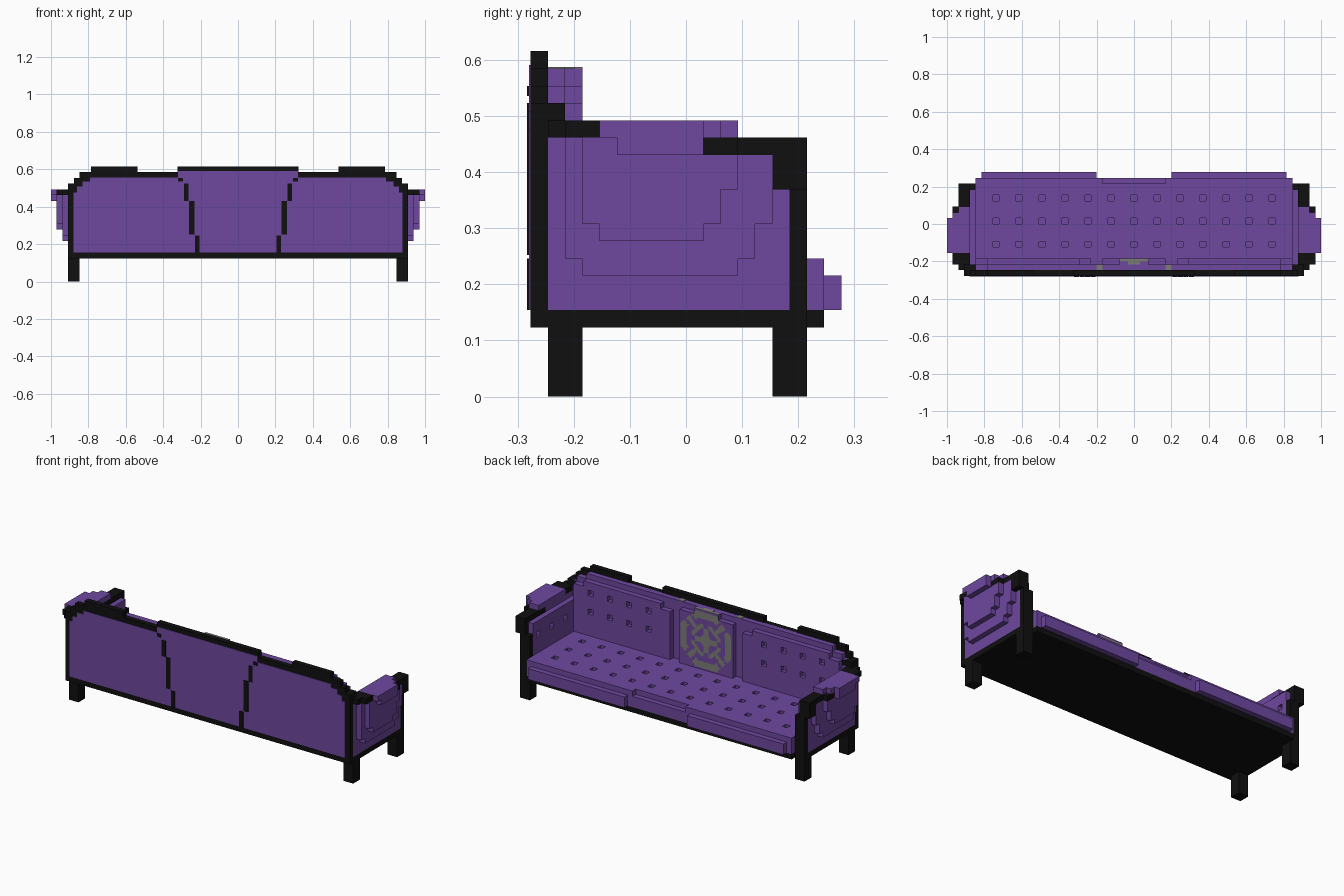
import bpy, bmesh
from mathutils import Matrix, Vector

V = 2 / 65  # one block of the sofa's grid

if "Cube" in bpy.data.objects:
    bpy.data.objects.remove(bpy.data.objects["Cube"], do_unlink=True)


def material(name, rgb):
    m = bpy.data.materials.new(name)
    m.use_nodes = True
    m.diffuse_color = (*rgb, 1)
    bsdf = m.node_tree.nodes["Principled BSDF"]
    bsdf.inputs["Base Color"].default_value = (*rgb, 1)
    bsdf.inputs["Roughness"].default_value = 0.9
    return m


PURPLE = material("purple fabric", (0.158, 0.065, 0.35))
BLACK = material("black frame", (0.005, 0.005, 0.005))
GREY = material("grey ornament", (0.2, 0.2, 0.18))


def add_object(name, bm, *mats):
    mesh = bpy.data.meshes.new(name)
    bm.to_mesh(mesh)
    bm.free()
    for m in mats:
        mesh.materials.append(m)
    ob = bpy.data.objects.new(name, mesh)
    bpy.context.collection.objects.link(ob)
    return ob


def blocks(name, mat, boxes, mirror=False):
    """One object made of boxes (x0, x1, y0, y1, z0, z1) in block units."""
    bm = bmesh.new()
    for x0, x1, y0, y1, z0, z1 in boxes:
        for s in ((1, -1) if mirror else (1,)):
            centre = Vector((s * (x0 + x1), y0 + y1, z0 + z1)) * V / 2
            size = Vector((x1 - x0, y1 - y0, z1 - z0)) * V
            bmesh.ops.create_cube(bm, size=1, matrix=Matrix.Translation(centre) @ Matrix.Diagonal((*size, 1)))
    return add_object(name, bm, mat)


def cut_pits(ob, pits, mirror=False):
    """Cut the tufting pits out of a cushion."""
    cutter = blocks("pit_cutter", PURPLE, pits, mirror)
    cutter.hide_render = True
    mod = ob.modifiers.new("pits", "BOOLEAN")
    mod.operation, mod.solver, mod.object = "DIFFERENCE", "EXACT", cutter
    bpy.context.view_layer.objects.active = ob
    bpy.ops.object.modifier_apply(modifier=mod.name)
    bpy.data.objects.remove(cutter, do_unlink=True)


# Frame: base, legs, front posts and the stepped back board
blocks("base", BLACK, [(-29.5, 29.5, -9, 7, 4, 5), (-27.5, 27.5, 7, 8, 4, 5)])
blocks("legs", BLACK, [(27.5, 29.5, y, y + 2, 0, 4) for y in (-8, 5)], True)
blocks("front_posts", BLACK, [(27.5, 29.5, 6, 7, 4, 12), (28.5, 30.5, 5, 7, 12, 15)], True)
blocks("back_board", BLACK, [
    (-29.5, 29.5, -9, -8, 5, 17),
    (-28.5, 28.5, -9, -8, 17, 18),
    (-27.5, 27.5, -9, -8, 18, 19),
    (-10.5, 10.5, -9, -8, 19, 20)])
blocks("back_crests", BLACK, [(17.5, 25.5, -9, -8, 19, 20)], True)
blocks("shoulders", BLACK, [(27.5, 29.5, -8, -7, 16, 17)], True)

# Thin fabric panel on the rear, split by curving black seams
blocks("rear_panel", PURPLE, [
    (-28.6, 28.6, -9.1, -9, 5, 15.5),
    (-28, 28, -9.1, -9, 15.5, 16.5),
    (-27, 27, -9.1, -9, 16.5, 17.4),
    (-25.7, 25.7, -9.1, -9, 17.4, 18.1),
    (-10.4, 10.4, -9.1, -9, 18.1, 19.2)])
blocks("rear_seams", BLACK, [
    (6.7, 7.5, -9.2, -9, 5, 8),
    (7.6, 8.5, -9.2, -9, 8.2, 14),
    (8.6, 9.4, -9.2, -9, 14, 17),
    (9.6, 10.4, -9.2, -9, 17.4, 18)], True)

# Seat cushion with overhanging front lip, notched in the middle
columns = [4 * i - 0.5 for i in range(-6, 7)]
rows = (-4, 0, 4)
seat = blocks("seat_cushion", PURPLE, [(-27.5, 27.5, -7, 7, 5, 8)])
cut_pits(seat, [(x, x + 1, y, y + 1, 7.2, 9) for x in columns for y in rows])
blocks("seat_lip", PURPLE, [(5.5, 27.5, 7, 8, 5, 8), (6.5, 26.5, 8, 9, 5, 7)], True)
blocks("seat_lip_middle", PURPLE, [(-5.5, 5.5, 7, 8, 5, 7)])

# Backrest: stepped backing, tufted side cushions and a middle cushion
blocks("backrest", PURPLE, [
    (-28.5, 28.5, -8, -7, 5, 17),
    (-27.5, 27.5, -8, -7, 17, 18),
    (-25.5, 25.5, -8, -7, 18, 19)])
for s, side in ((1, "left"), (-1, "right")):
    x0, x1 = sorted((7.5 * s, 27.5 * s))
    cushion = blocks(side + "_back_cushion", PURPLE, [(x0, x1, -7, -6, 8, 17)])
    cut_pits(cushion, [(4 * s * i - 0.5, 4 * s * i + 0.5, -6.8, -5, z, z + 1)
                       for i in (3, 4, 5, 6) for z in (12, 16 - 0.5)])
blocks("back_cushion_tops", PURPLE, [(9.5, 25.5, -7, -6, 17, 18)], True)
blocks("middle_cushion", PURPLE, [(-5.5, 5.5, -7, -6, 8, 18), (-2.5, 2.5, -7, -6, 18, 19)])

# Ringed ornament on the middle cushion, coloured by distance from its centre
bm = bmesh.new()
CELLS = 44
bmesh.ops.create_grid(bm, x_segments=CELLS, y_segments=CELLS, size=5.5 * V,
                      matrix=Matrix.Translation((0, -6 * V + 0.003, 13.5 * V)) @ Matrix.Rotation(-1.5707963, 4, "X"))
outside = []
for f in bm.faces:
    c = f.calc_center_median()
    a, b = abs(c.x) / V * 4, abs(c.z / V - 13.5) * 4
    r = max(a, b, 0.72 * (a + b))
    diagonal, axial = abs(a - b) < 2, min(a, b) < 2
    outer = 16 < r < 21 and not 3 < abs(a - b) < 6
    middle = 9 < r < 12 and not axial
    spoke = (diagonal and 11 < r < 17) or (axial and 5 < r < 9)
    f.material_index = int(outer or middle or spoke or r < 5)
    if c.z > 18 * V and abs(c.x) > 2.5 * V:
        outside.append(f)
bmesh.ops.delete(bm, geom=outside, context="FACES")
bmesh.ops.recalc_face_normals(bm, faces=bm.faces)
if sum(f.normal.y for f in bm.faces) < 0:
    bmesh.ops.reverse_faces(bm, faces=bm.faces)
add_object("ornament", bm, PURPLE, GREY)
blocks("ornament_top", GREY, [(-2.5, 2.5, -6.5, -6, 19, 19.1), (-1, 1, -7, -6.5, 19, 19.1)])
blocks("ornament_corners", GREY, [(5.5, 6.5, -8, -7, 19, 19.1)], True)

# Arms: wall, outward bulging layers, rounded top and black rails
blocks("arm_walls", PURPLE, [(28.5, 29.5, -8, 6, 5, 14), (28.5, 29.5, -8, 1, 14, 15)], True)
blocks("arm_bulges", PURPLE, [
    (29.5, 30.5, -6, 3, 7, 8),
    (29.5, 30.5, -7, 4, 8, 10),
    (29.5, 30.5, -7, 5, 10, 14),
    (29.5, 30.5, -7, 1, 14, 15),
    (30.5, 31.5, -5, 1, 9, 10),
    (30.5, 31.5, -6, 2, 10, 12),
    (30.5, 31.5, -6, 3, 12, 14),
    (30.5, 31.5, -6, 1, 14, 15)], True)
blocks("arm_tops", PURPLE, [
    (28.5, 30.5, -5, 3, 15, 16),
    (30.5, 31.5, -5, 2, 15, 16),
    (31.5, 32.5, -5, 1, 15, 16),
    (31.5, 32.5, -4, 1, 14, 15)], True)
blocks("arm_rails", BLACK, [
    (28.5, 30.5, 1, 5, 14, 15),
    (30.5, 31.5, 1, 3, 14, 15),
    (28.5, 30.5, -8, -5, 15, 16),
    (30.5, 31.5, -7, -5, 15, 16)], True)
for s, side in ((1, "left"), (-1, "right")):
    x0, x1 = sorted((27.5 * s, 28.5 * s))
    pad = blocks(side + "_arm_pad", PURPLE, [(x0, x1, -7, 6, 8, 14)])
    p0, p1 = sorted((26.5 * s, 28.3 * s))
    cut_pits(pad, [(p0, p1, y, y + 1, 11, 12) for y in rows])
